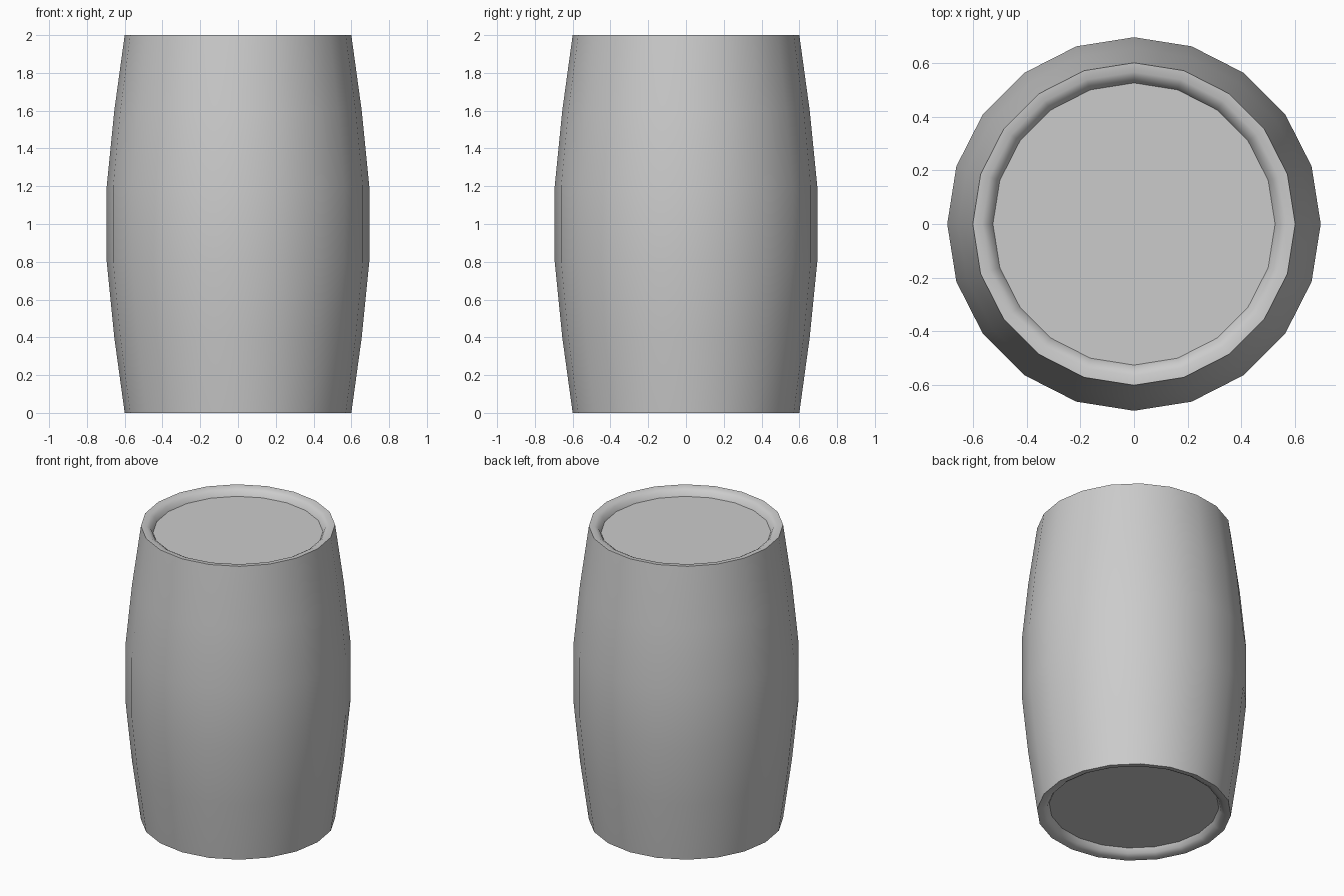
import bpy
import bmesh
import math

if "Cube" in bpy.data.objects:
    bpy.data.objects.remove(bpy.data.objects["Cube"])

SIDES = 20

# Upper half of the barrel profile (radius, height above the middle):
# bulging wall, rounded lip, then the recessed lid
HALF = [(0.695, 0.2), (0.655, 0.6), (0.6, 1.0),
        (0.565, 0.998), (0.54, 0.983), (0.525, 0.953)]
profile = [(r, 1 - h) for r, h in reversed(HALF)] + [(r, 1 + h) for r, h in HALF]

grey = bpy.data.materials.new("plain grey")
grey.diffuse_color = (0.6, 0.6, 0.6, 1)
grey.use_nodes = True
grey.node_tree.nodes["Principled BSDF"].inputs["Base Color"].default_value = grey.diffuse_color

# Rings of the lathed shell
bm = bmesh.new()
rings = []
for r, z in profile:
    rings.append([bm.verts.new((r * math.cos(a), r * math.sin(a), z))
                  for a in (2 * math.pi * i / SIDES for i in range(SIDES))])

# Wall and lips
for low, high in zip(rings, rings[1:]):
    for i in range(SIDES):
        j = (i + 1) % SIDES
        bm.faces.new((low[i], low[j], high[j], high[i]))

# Recessed bottom and lid
bm.faces.new(rings[0][::-1])
bm.faces.new(rings[-1])

mesh = bpy.data.meshes.new("barrel")
bm.to_mesh(mesh)
bm.free()
mesh.materials.append(grey)
barrel = bpy.data.objects.new("barrel", mesh)
bpy.context.collection.objects.link(barrel)

# Smooth wall and lips, sharp rims and lid edges
bpy.context.view_layer.objects.active = barrel
barrel.select_set(True)
bpy.ops.object.shade_smooth_by_angle(angle=math.radians(40))
